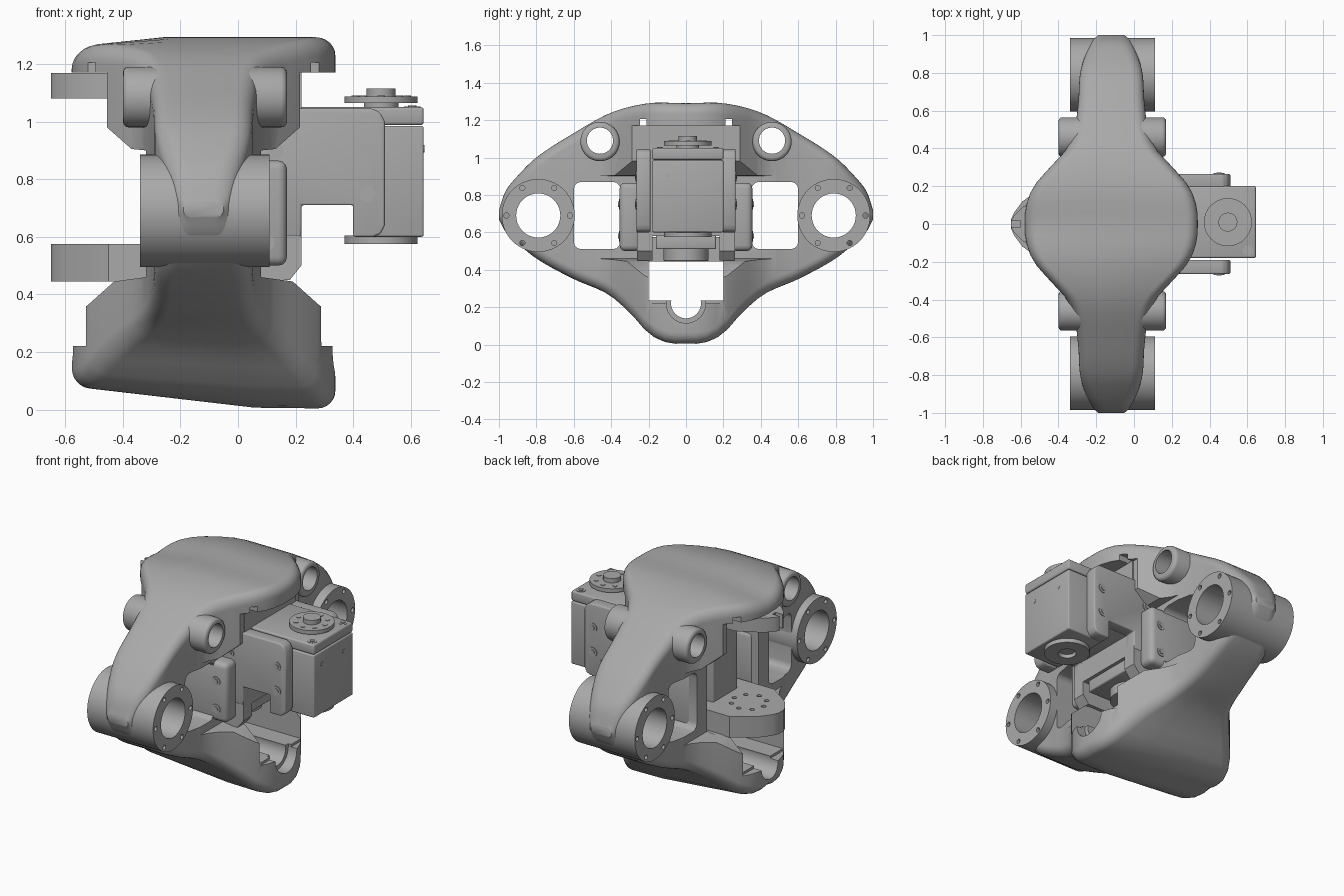
import bpy, bmesh, math

if "Cube" in bpy.data.objects:
    bpy.data.objects.remove(bpy.data.objects["Cube"])

grey = bpy.data.materials.new("plain_grey")
grey.use_nodes = True
COLOUR = (0.4, 0.4, 0.4, 1)
grey.diffuse_color = COLOUR
grey.node_tree.nodes["Principled BSDF"].inputs["Base Color"].default_value = COLOUR
CX = -0.12  # middle of the shell across x


def finish(name, bm, bevel=0, segments=3):
    bmesh.ops.recalc_face_normals(bm, faces=bm.faces)
    me = bpy.data.meshes.new(name)
    bm.to_mesh(me)
    bm.free()
    me.materials.append(grey)
    ob = bpy.data.objects.new(name, me)
    bpy.context.collection.objects.link(ob)
    if bevel:
        mod = ob.modifiers.new("soft_edges", 'BEVEL')
        mod.width, mod.segments = bevel, segments
        mod.limit_method = 'ANGLE'
    return ob


def prism(name, pts, axis, lo, hi, bevel=0):
    """Extrude a flat profile along an axis; profile uses the other two axes in order."""
    bm = bmesh.new()
    rows = []
    for d in (lo, hi):
        row = []
        for p in pts:
            co = list(p)
            co.insert("xyz".index(axis), d)
            row.append(bm.verts.new(co))
        bm.faces.new(row)
        rows.append(row)
    n = len(pts)
    for i in range(n):
        j = (i + 1) % n
        bm.faces.new((rows[0][i], rows[0][j], rows[1][j], rows[1][i]))
    return finish(name, bm, bevel)


def box(name, x, y, z, bevel=0):
    pts = [(x[0], y[0]), (x[1], y[0]), (x[1], y[1]), (x[0], y[1])]
    return prism(name, pts, 'z', z[0], z[1], bevel)


def rod(name, axis, centre, r, lo, hi, sides=40, bevel=0):
    pts = [(centre[0] + r * math.cos(math.tau * i / sides),
            centre[1] + r * math.sin(math.tau * i / sides)) for i in range(sides)]
    return prism(name, pts, axis, lo, hi, bevel)


def apply_mods(ob):
    bpy.context.view_layer.objects.active = ob
    for m in list(ob.modifiers):
        bpy.ops.object.modifier_apply(modifier=m.name)


def cut(ob, cutters):
    apply_mods(ob)
    for c in cutters:
        apply_mods(c)
        m = ob.modifiers.new("cut", 'BOOLEAN')
        m.operation, m.solver, m.object = 'DIFFERENCE', 'EXACT', c
        apply_mods(ob)
        bpy.data.objects.remove(c)


def curve(pts, y):
    """Smooth interpolation through (y, value) points."""
    i = 0
    while i < len(pts) - 2 and y > pts[i + 1][0]:
        i += 1

    def slope(k):
        a, b = pts[max(k - 1, 0)], pts[min(k + 1, len(pts) - 1)]
        return 0 if k == 0 else (b[1] - a[1]) / (b[0] - a[0])
    (y0, v0), (y1, v1) = pts[i], pts[i + 1]
    h = y1 - y0
    t = min(1, (y - y0) / h)
    return ((2*t**3 - 3*t*t + 1) * v0 + (t**3 - 2*t*t + t) * h * slope(i)
            + (3*t*t - 2*t**3) * v1 + (t**3 - t*t) * h * slope(i + 1))


# Shell: rounded cross-sections lofted from tip to tip along y
TOP = [(0, 1.29), (.2, 1.29), (.4, 1.24), (.6, 1.13), (.8, 1.0), (.92, .88), (.97, .81), (1, .72)]
LOW = [(0, .005), (.1, .01), (.2, .06), (.3, .17), (.42, .27), (.6, .35), (.8, .46), (.92, .56), (.97, .61), (1, .67)]
WIDE = [(0, .458), (.1, .45), (.2, .41), (.3, .325), (.4, .235), (.5, .195), (.65, .175), (.8, .165), (.9, .135), (.97, .1), (1, .07)]
bm = bmesh.new()
rings = []
N = 56
for s in range(N + 1):
    y = math.sin(math.pi * (s / N - 0.5))
    a = abs(y)
    top, low, w = curve(TOP, a), curve(LOW, a), curve(WIDE, a)
    r = min(.06, w * .6, (top - low) * .48)
    pull = max(0, 1 - a / .5)
    ring = []

    def add(x, z, upper):
        if upper:
            z -= .05 * pull * max(0, -.27 - x) / .3
        else:
            z += .085 * pull * max(0, .08 - x) / .65
        ring.append(bm.verts.new((x, y, z)))

    for k, (sx, sz) in enumerate(((1, 1), (-1, 1), (-1, -1), (1, -1))):
        edge = top if sz > 0 else low
        for q in range(7):
            ang = math.pi / 2 * (k + q / 6)
            add(CX + sx * (w - r) + r * math.cos(ang), edge - sz * r + r * math.sin(ang), sz > 0)
        # break lines on the flat top and bottom
        if k in (0, 2):
            add(CX + (-.35 if k == 0 else .45) * (w - r), edge, sz > 0)
    rings.append(ring)
for A, B in zip(rings, rings[1:]):
    for i in range(len(A)):
        j = (i + 1) % len(A)
        bm.faces.new((A[i], A[j], B[j], B[i]))
bm.faces.new(rings[0])
bm.faces.new(rings[-1])
shell = finish("shell", bm)

# Openings through the shell
cutters = [box("bay", (-1, 1), (-.25, .25), (.45, 1.17)),
           box("lower_bay", (-1, 1), (-.2, .2), (.235, .5)),
           rod("cradle", 'x', (0, .22), .08, -1, 1),
           rod("cradle_lip", 'x', (0, .22), .105, .27, 1),
           box("end_step", (.29, 1), (-.2, .2), (.22, .5)),
           box("back_step", (-1, -.52), (-.2, .2), (.22, .5))]
for s in (-1, 1):
    cutters += [box("window", (-1, 1), sorted((s * .35, s * .6)), (.51, .87), .04),
                box("slot", (-1, 1), sorted((s * .21, s * .245)), (1.16, 1.205)),
                rod("tube_hole", 'x', (s * .79, .69), .118, -1, 1),
                rod("peg_hole", 'x', (s * .46, 1.09), .07, -1, 1)]
    # side recess, with a chamfered sill below and a cheek above
    side = [(.2, .46), (.31, .445), (.405, .36), (.85, .36), (.85, 1.17),
            (.335, 1.17), (.335, .98), (.25, .905), (.2, .9)]
    cutters.append(prism("recess", [(CX + s * x, z) for x, z in side], 'y', -.58, .58))
cut(shell, cutters)

# Joint tubes and upper pegs at both ends
for s, end in ((-1, "front"), (1, "back")):
    tube = rod(end + "_joint_tube", 'x', (s * .79, .69), .195, -.34, .11, 56)
    holes = [rod("bore", 'x', (s * .79, .69), .118, -1, 1)]
    for i in range(6):
        a = math.tau * i / 6
        c = (s * .79 + .17 * math.cos(a), .69 + .17 * math.sin(a))
        holes.append(rod("bolt_hole", 'x', c, .014, -1, 1, 12))
    cut(tube, holes)
    peg = rod(end + "_peg", 'x', (s * .46, 1.085), .105, -.4, .17, 40, .02)
    cut(peg, [rod("bore", 'x', (s * .46, 1.09), .07, -1, 1)])


def screw(name, axis, centre, at, out):
    for part, r, h in (("rim", .028, .004), ("socket", .014, .008)):
        rod(name + "_" + part, axis, centre, r, *sorted((at, at + out * h)), 16)


# Inner drive and its mounts
box("inner_drive", (-.15, .22), (-.25, .25), (.58, 1.172))
rod("inner_drive_horn", 'z', (.02, 0), .12, .45, .58, 40)
box("inner_drive_foot", (-.1, .2), (-.16, .16), (.51, .585), .008)
for s, side in ((-1, "front"), (1, "back")):
    box(side + "_mount_plate", (-.28, .17), sorted((s * .24, s * .355)), (.5, .865), .03)
    prism(side + "_mount_wing", [(-.15, .45), (.18, .45), (.22, .5), (.22, .62), (-.15, .62)],
          'y', *sorted((s * .18, s * .262)))
    # Cheek plate with a cut-out below, joining the two drives
    cheek = [(-.1, .6), (.22, .6), (.22, .71), (.4, .71), (.4, .6), (.47, .6), (.495, .61),
             (.51, .64), (.51, 1.0), (.495, 1.03), (.47, 1.045), (-.1, 1.045)]
    prism(side + "_cheek_plate", cheek, 'y', *sorted((s * .19, s * .265)), .008)
    for x, z in ((.45, .9), (.45, .75), (.13, .9)):
        screw(side + "_cheek_screw", 'y', (x, z), s * .265, s)
    for z in (.58, .75):
        screw(side + "_mount_screw", 'y', (.1, z), s * .355, s)

# Outer drive: case with lid, horns and screws
prism("outer_drive_case", [(.2, .71), (.4, .71), (.4, .6), (.645, .6), (.645, .985), (.2, .985)],
      'y', -.18, .2, .008)
box("outer_drive_lid", (.2, .645), (-.18, .2), (.988, 1.05), .01)
rod("top_horn", 'z', (.497, .01), .127, 1.064, 1.088, 48)
rod("top_horn_neck", 'z', (.497, .01), .06, 1.04, 1.07)
rod("top_horn_hub", 'z', (.497, .01), .05, 1.08, 1.115)
low_horn = rod("bottom_horn", 'z', (.497, .01), .127, .575, .605, 48)
cut(low_horn, [rod("bore", 'z', (.497, .01), .05, .5, .598)])
for i in range(8):
    a = math.tau * i / 8
    rod("horn_screw", 'z', (.497 + .09 * math.cos(a), .01 + .09 * math.sin(a)), .013, 1.085, 1.091, 12)
for y in (-.14, .16):
    screw("lid_screw", 'z', (.605, y), 1.048, 1)
for y in (-.1, .11):
    rod("case_pin", 'x', (y, .905), .013, .64, .647, 12)

# Rear bracket: two shelves on an upright
shelf = [(-.2, .22), (-.45, .22), (-.59, .12), (-.635, .06), (-.65, .025)]
lower = prism("bracket_lower_shelf", shelf + [(x, -y) for x, y in reversed(shelf)], 'z', .445, .575)
cut(lower, [rod("bolt_hole", 'z', (-.43 + .1 * math.cos(i * math.tau / 8), .1 * math.sin(i * math.tau / 8)),
                .014, .5, .7, 12) for i in range(8)])
upper = prism("bracket_upper_shelf", [(x, y * .75) for x, y in shelf] +
              [(x, -y * .75) for x, y in reversed(shelf)], 'z', 1.08, 1.168)
cut(upper, [box("notch", (-.8, -.6), (-.015, .015), (1, 1.3))])
box("bracket_upright", (-.27, -.14), (-.12, .12), (.445, 1.168), .01)

# Smooth shading with sharp edges kept
bpy.ops.object.select_all(action='DESELECT')
for ob in bpy.context.collection.objects:
    if ob.type == 'MESH':
        apply_mods(ob)
        ob.select_set(True)
        bpy.context.view_layer.objects.active = ob
bpy.ops.object.shade_smooth_by_angle(angle=math.radians(35))
